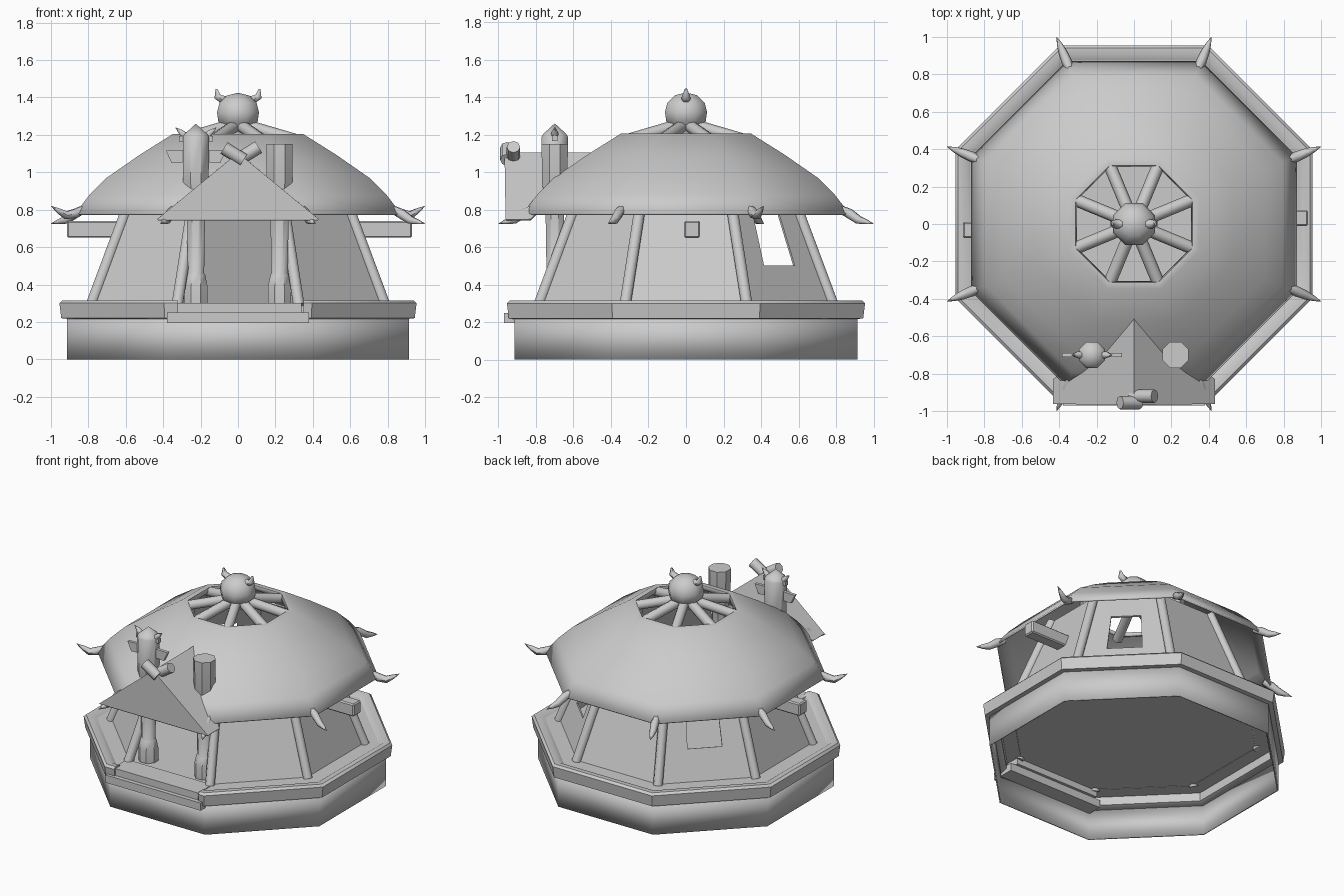
import bpy, bmesh, math
from mathutils import Vector

if "Cube" in bpy.data.objects:
    bpy.data.objects.remove(bpy.data.objects["Cube"], do_unlink=True)

grey = bpy.data.materials.new("warm_grey")
grey.use_nodes = True
grey.diffuse_color = (0.6, 0.6, 0.6, 1)
grey.node_tree.nodes["Principled BSDF"].inputs["Base Color"].default_value = (0.6, 0.6, 0.6, 1)


def activate(ob):
    bpy.ops.object.select_all(action='DESELECT')
    ob.select_set(True)
    bpy.context.view_layer.objects.active = ob


def finish(name, bm, angle=35, thick=0):
    bmesh.ops.remove_doubles(bm, verts=bm.verts, dist=0.0005)
    bmesh.ops.recalc_face_normals(bm, faces=bm.faces)
    me = bpy.data.meshes.new(name)
    bm.to_mesh(me)
    bm.free()
    ob = bpy.data.objects.new(name, me)
    bpy.context.collection.objects.link(ob)
    me.materials.append(grey)
    activate(ob)
    if thick:
        mod = ob.modifiers.new("thickness", 'SOLIDIFY')
        mod.thickness = thick
        mod.offset = 0
    if angle:
        bpy.ops.object.shade_smooth_by_angle(angle=math.radians(angle))
    return ob


# Octagon corners: k = 0 is the front corner on the +x side, going round
def corner(k):
    t = math.radians(-67.5 + 45 * k)
    s = 1 / math.cos(math.pi / 8)
    return lambda a: (a * s * math.cos(t), a * s * math.sin(t))


def front_end(x):
    return lambda a: (x, -a)


OCTAGON = [corner(k) for k in range(8)]


# Sweep a profile of (distance, height) points round a list of frames
def sweep(name, frames, profile, closed=True, tube=False, at=(0, 0), **kw):
    bm = bmesh.new()
    rings = []
    for f in frames:
        rings.append([bm.verts.new((f(a)[0] + at[0], f(a)[1] + at[1], z)) for a, z in profile])
    n, m = len(rings), len(profile)
    for i in range(n if closed else n - 1):
        p, q = rings[i], rings[(i + 1) % n]
        for j in range(m if tube else m - 1):
            bm.faces.new((p[j], q[j], q[(j + 1) % m], p[(j + 1) % m]))
    if tube and not closed:
        bm.faces.new(rings[0])
        bm.faces.new(rings[-1])
    return finish(name, bm, **kw)


# Straight round bar between two points
def rod(name, p, q, r1, r2=None, sides=8):
    p, q = Vector(p), Vector(q)
    bm = bmesh.new()
    bmesh.ops.create_cone(bm, cap_ends=True, segments=sides, radius1=r1,
                          radius2=r1 if r2 is None else r2, depth=(q - p).length)
    rot = (q - p).to_track_quat('Z', 'Y').to_matrix().to_4x4()
    bm.transform(rot)
    bmesh.ops.translate(bm, verts=bm.verts, vec=(p + q) / 2)
    return finish(name, bm, angle=50)


def box(name, lo, hi, bevel=0):
    bm = bmesh.new()
    bmesh.ops.create_cube(bm, size=1)
    for v in bm.verts:
        v.co = [(lo[i] + hi[i]) / 2 + v.co[i] * (hi[i] - lo[i]) for i in range(3)]
    if bevel:
        bmesh.ops.bevel(bm, geom=bm.edges[:], offset=bevel, segments=1, affect='EDGES')
    return finish(name, bm, angle=0)


# Curved tapering horn
def horn(name, pts, radii):
    cu = bpy.data.curves.new(name, 'CURVE')
    cu.dimensions = '3D'
    cu.bevel_depth = 1
    cu.bevel_resolution = 1
    cu.use_fill_caps = True
    sp = cu.splines.new('POLY')
    sp.points.add(len(pts) - 1)
    for pt, co, r in zip(sp.points, pts, radii):
        pt.co = (*co, 1)
        pt.radius = r
    ob = bpy.data.objects.new(name, cu)
    bpy.context.collection.objects.link(ob)
    cu.materials.append(grey)
    activate(ob)
    bpy.ops.object.convert(target='MESH')
    bpy.ops.object.shade_smooth_by_angle(angle=math.radians(60))


# Base skirt, floor and rim rail with a gap at the front
sweep("base", OCTAGON, [(.91, 0), (.91, .23)], thick=.01, angle=50)
sweep("floor", OCTAGON, [(0, .295), (.88, .295)], angle=0)
sweep("rim_rail", [front_end(.35)] + OCTAGON + [front_end(-.32)],
      [(.9, .215), (.945, .22), (.955, .3), (.94, .315), (.905, .315), (.865, .29), (.865, .23)],
      closed=False, tube=True)
box("lower_step", (-.38, -.97, .195), (.38, -.8, .25))
box("upper_step", (-.34, -.94, .25), (.34, -.78, .3))

# Sloping walls, open at the front, windows in the two rear diagonals
bm = bmesh.new()
for k in range(7):
    a, b = corner(k), corner(k + 1)
    bl, br = Vector((*a(.775), .295)), Vector((*b(.775), .295))
    tl, tr = Vector((*a(.515), 1.0)), Vector((*b(.515), 1.0))
    outer = [bl, br, tr, tl]
    if k not in (2, 4):
        bm.faces.new([bm.verts.new(p) for p in outer])
        continue
    inner = [bl.lerp(br, u).lerp(tl.lerp(tr, u), v)
             for u, v in ((.3, .29), (.7, .29), (.7, .72), (.3, .72))]
    for i in range(4):
        j = (i + 1) % 4
        bm.faces.new([bm.verts.new(p) for p in (outer[i], outer[j], inner[j], inner[i])])
finish("walls", bm, angle=0, thick=.012)

# Roof shell with smoke hole
sweep("roof", OCTAGON, [(.31, 1.175), (.315, 1.2), (.345, 1.2), (.52, 1.09), (.7, .965),
                        (.79, .875), (.867, .775)], thick=.012, angle=60)

# Posts, smoke hole spokes and eave horns at each corner
for k, f in enumerate(OCTAGON):
    rod("corner_post", (*f(.785), .29), (*f(.52), 1.0), .032)
    rod("roof_spoke", (*f(.33), 1.165), (*f(.04), 1.25), .034)
    tip = .82 if k in (2, 6) else .725
    mid = .77 if k in (2, 6) else .745
    horn("eave_horn", [(*f(.82), .805), (*f(.87), .78), (*f(.92), mid), (*f(.96), (mid + tip) / 2),
                       (*f(1.0), tip)], [.022, .028, .024, .015, .001])

# Side beams
box("left_beam", (.55, -.01, .65), (.93, .075, .74), .008)
box("right_beam", (-.915, -.075, .65), (-.55, .01, .74), .008)

# Gabled porch roof
bm = bmesh.new()
eave_l, eave_r, apex = (.43, -.96, .745), (-.43, -.96, .745), (0, -.965, 1.1)
back_l, back_r, back = (.43, -.83, .745), (-.43, -.83, .745), (0, -.47, 1.1)
for loop in ((eave_l, apex, eave_r), (eave_l, back_l, back, apex), (eave_r, apex, back, back_r)):
    bm.faces.new([bm.verts.new(p) for p in loop])
finish("porch_roof", bm, angle=0, thick=.01)
rod("ridge_peg_right", (-.075, -.955, 1.13), (.03, -.955, 1.065), .036)
rod("ridge_peg_left", (.11, -.92, 1.135), (-.01, -.92, 1.06), .036)

# Porch pillars
foot = [(0, .295), (.062, .3), (.062, .39), (.05, .45), (.044, .46), (.05, .86), (.068, .94)]
sweep("left_pillar", OCTAGON, foot + [(.07, 1.15), (0, 1.15)], at=(.222, -.7), angle=40)
sweep("totem_pillar", OCTAGON, foot + [(.07, 1.19), (.06, 1.205), (0, 1.26)], at=(-.225, -.7), angle=40)
for s in (-1, 1):
    bm = bmesh.new()
    shape = [(.05, 1.055), (.13, 1.05), (.16, 1.115), (.05, 1.12)]
    bm.faces.new([bm.verts.new((-.225 + s * x, -.7, z)) for x, z in shape])
    finish("totem_wing", bm, angle=0, thick=.022)
    horn("totem_horn", [(-.225 + s * x, -.7, z) for x, z in ((.05, 1.185), (.08, 1.215), (.11, 1.24))],
         [.022, .017, .001])
    bm = bmesh.new()
    bmesh.ops.create_cube(bm, size=.03)
    bmesh.ops.translate(bm, verts=bm.verts, vec=(-.225 + s * .075, -.7, 1.18))
    finish("totem_ear", bm, angle=0)

# Horned knob on top
sweep("top_knob", OCTAGON, [(0, 1.2), (.065, 1.205), (.07, 1.24), (.105, 1.27), (.112, 1.32),
                            (.1, 1.37), (.06, 1.41), (0, 1.425)], angle=50)
for s in (-1, 1):
    horn("knob_horn", [(s * x, 0, z) for x, z in ((.05, 1.385), (.085, 1.39), (.11, 1.405), (.115, 1.445))],
         [.024, .024, .022, .006])
